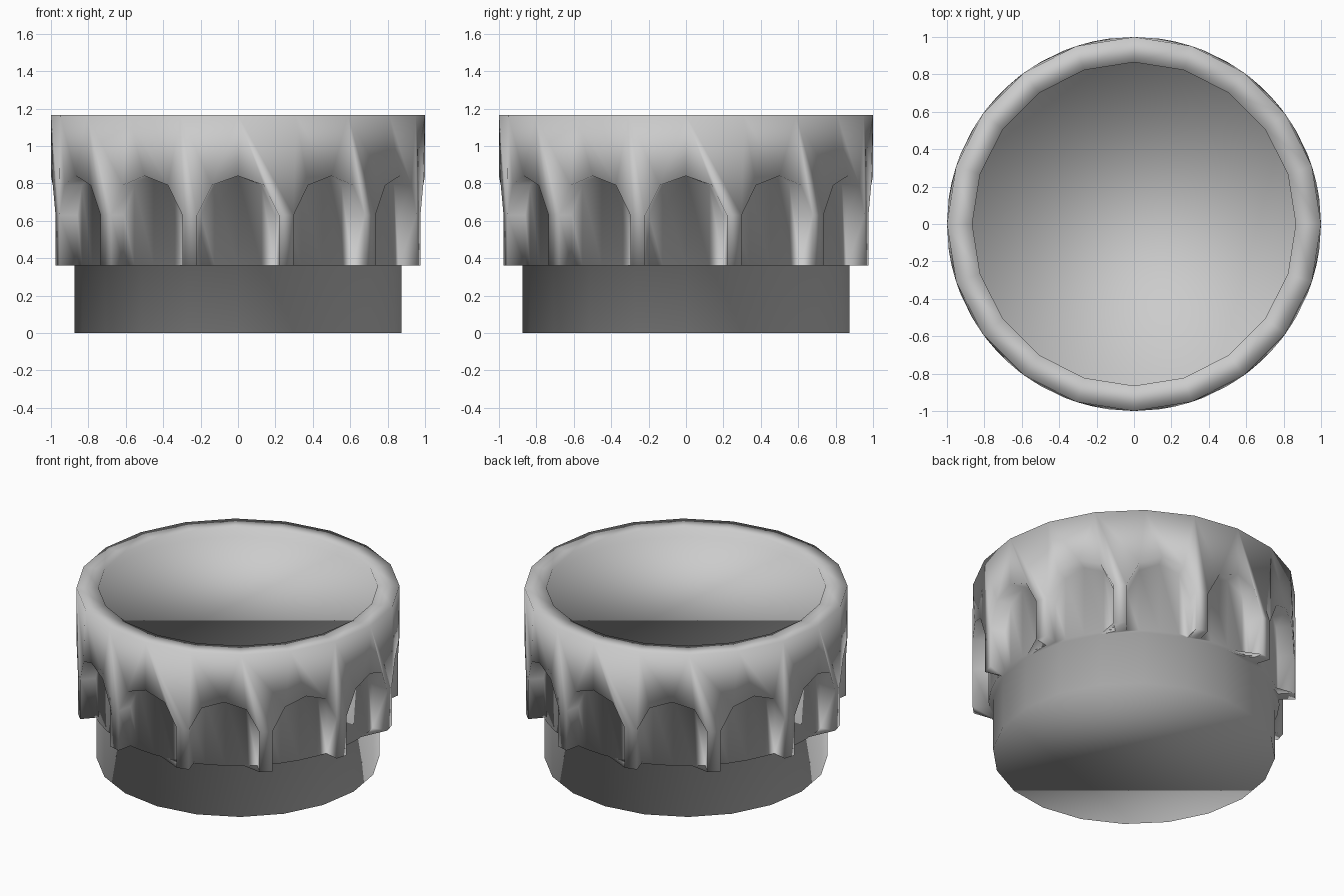
import bpy, bmesh
from math import cos, sin, radians

cube = bpy.data.objects.get("Cube")
if cube:
    bpy.data.objects.remove(cube, do_unlink=True)

# Main dimensions
SIDES, FLUTES = 20, 12
TOP, SKIRT_Z, RECESS = 1.165, 0.36, 0.06
OUTER, BODY, INNER, PANEL = 1.0, 0.875, 0.865, 0.9
# Arch outline of one flute: angle from its centre, height
ARCH = [(-12.7, 0.63), (-8, 0.79), (0, 0.84), (8, 0.79), (12.7, 0.63)]

bm = bmesh.new()


def point(angle, radius, z):
    """An (angle, vertex) pair on a circle round the axis."""
    a = radians(angle)
    return angle, bm.verts.new((radius * cos(a), radius * sin(a), z))


def ring(radius, z):
    step = 360 / SIDES
    return [point((i - 1) * step, radius, z) for i in range(SIDES)]


def face(*points):
    bm.faces.new([p[1] for p in points])


def stitch(a, b):
    """Join two closed loops of any count, walking round by angle."""
    i = j = 0

    def ahead(loop, k):
        return loop[k % len(loop)][0] + 360 * (k // len(loop))

    while i < len(a) or j < len(b):
        here_a, here_b = a[i % len(a)], b[j % len(b)]
        if j == len(b) or (i < len(a) and ahead(a, i + 1) <= ahead(b, j + 1)):
            i += 1
            face(here_a, a[i % len(a)], here_b)
        else:
            j += 1
            face(here_a, here_b, b[j % len(b)])


# Shallow top recess, flat rim and closed foot
recess_floor = ring(INNER, TOP - RECESS)
rim_inner, rim_outer = ring(INNER, TOP), ring(OUTER, TOP)
foot_top, foot_bottom = ring(BODY, SKIRT_Z), ring(BODY, 0)
face(*recess_floor)
face(*foot_bottom)
stitch(recess_floor, rim_inner)
stitch(rim_inner, rim_outer)
stitch(foot_top, foot_bottom)

# Arched flutes cut into the skirt
arch_loop, lower_loop, flutes = [], [], []
for k in range(FLUTES):
    mid = k * 360 / FLUTES
    edge = [point(mid + a, OUTER, z) for a, z in ARCH]
    back = [point(mid + a, PANEL, z) for a, z in ARCH]
    base = [point(mid + a, PANEL, SKIRT_Z) for a, z in ARCH]
    left = point(mid + ARCH[0][0], OUTER, SKIRT_Z)
    right = point(mid + ARCH[-1][0], OUTER, SKIRT_Z)
    for n in range(len(ARCH) - 1):
        face(edge[n], edge[n + 1], back[n + 1], back[n])
        face(back[n], back[n + 1], base[n + 1], base[n])
    face(edge[0], back[0], base[0], left)
    face(edge[-1], back[-1], base[-1], right)
    arch_loop += edge
    lower_loop += [left] + base + [right]
    flutes.append((edge, left, right))

# Front faces of the ribs between the flutes
for k in range(FLUTES):
    edge, _, right = flutes[k]
    next_edge, next_left, _ = flutes[(k + 1) % FLUTES]
    face(edge[-1], next_edge[0], next_left, right)

# Outer wall above the arches, and underside of the skirt
stitch(rim_outer, arch_loop)
stitch(foot_top, lower_loop)

bmesh.ops.recalc_face_normals(bm, faces=bm.faces)
for f in bm.faces:
    f.smooth = True
mesh = bpy.data.meshes.new("fluted_cap")
bm.to_mesh(mesh)
bm.free()

# Single plain grey material
grey = bpy.data.materials.new("light_grey")
grey.use_nodes = True
colour = (0.6, 0.6, 0.6, 1)
grey.diffuse_color = colour
grey.node_tree.nodes["Principled BSDF"].inputs["Base Color"].default_value = colour
mesh.materials.append(grey)

cap = bpy.data.objects.new("fluted_cap", mesh)
bpy.context.collection.objects.link(cap)
